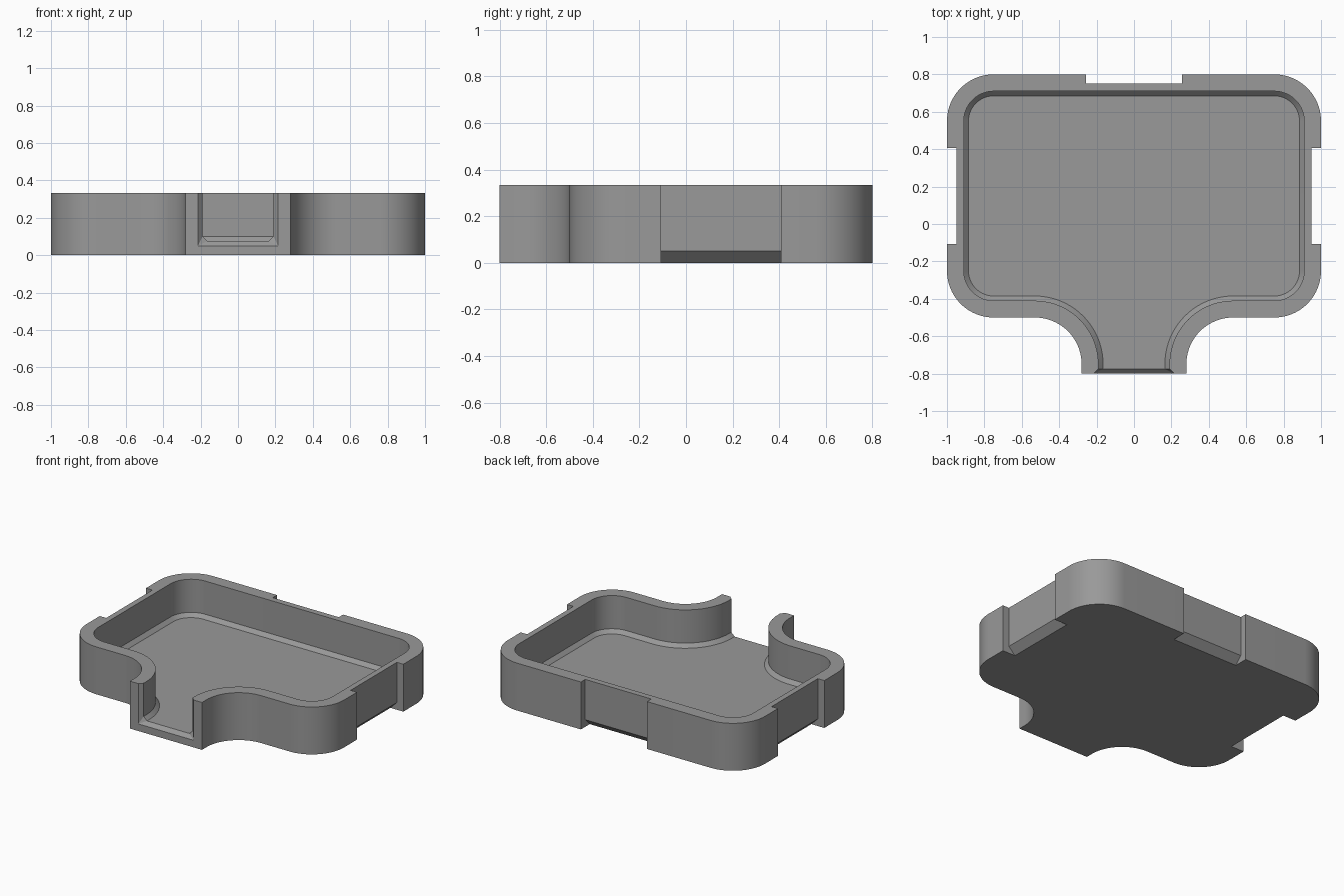
import bpy, bmesh, math

if "Cube" in bpy.data.objects:
    bpy.data.objects.remove(bpy.data.objects["Cube"])

HEIGHT = 0.333
FLOOR = 0.075
BEVEL = 0.025
WALL = 0.09
NOTCH_HALF = 0.257

grey = bpy.data.materials.new("plain grey")
grey.diffuse_color = (0.32, 0.32, 0.32, 1)
grey.use_nodes = True
grey.node_tree.nodes["Principled BSDF"].inputs["Base Color"].default_value = grey.diffuse_color


def loft(name, rings):
    """Closed solid skinned through rings with equal point counts."""
    bm = bmesh.new()
    loops = [[bm.verts.new(p) for p in ring] for ring in rings]
    n = len(loops[0])
    for a, b in zip(loops, loops[1:]):
        for i in range(n):
            j = (i + 1) % n
            bm.faces.new((a[i], a[j], b[j], b[i]))
    bm.faces.new(loops[0][::-1])
    bm.faces.new(loops[-1])
    bmesh.ops.remove_doubles(bm, verts=bm.verts, dist=1e-5)
    bmesh.ops.recalc_face_normals(bm, faces=bm.faces)
    mesh = bpy.data.meshes.new(name)
    bm.to_mesh(mesh)
    bm.free()
    mesh.materials.append(grey)
    ob = bpy.data.objects.new(name, mesh)
    bpy.context.collection.objects.link(ob)
    return ob


def arc(cx, cy, r, a0, a1, steps=20):
    angles = [math.radians(a0 + (a1 - a0) * i / steps) for i in range(steps + 1)]
    return [(cx + r * math.cos(a), cy + r * math.sin(a)) for a in angles]


def outline(inset, front, z):
    """Rounded tray with a flared neck, moved inward by inset."""
    half = [(0.28 - inset, front)]
    half += arc(0.53, -0.75, 0.25 + inset, 180, 90)
    half += arc(0.75, -0.25, 0.25 - inset, -90, 0)
    half += arc(0.75, 0.55, 0.25 - inset, 0, 90)
    return [(x, y, z) for x, y in half + [(-x, y) for x, y in reversed(half)]]


# Tray body
tray = loft("tray", [outline(0, -0.8, 0), outline(0, -0.8, HEIGHT)])

# Hollow with a bevelled floor edge, open through the neck
cutters = [loft("hollow_cutter", [outline(WALL + BEVEL, -0.9, FLOOR),
                                  outline(WALL, -0.9, FLOOR + BEVEL),
                                  outline(WALL, -0.9, 0.5)])]

# Chamfer around the mouth of the neck
w, c = 0.28 - WALL, BEVEL
inner = [(-w, 0.5), (-w, FLOOR + c), (-w + c, FLOOR),
         (w - c, FLOOR), (w, FLOOR + c), (w, 0.5)]
o, low = w + c, FLOOR - c
outer = [(-o, 0.5), (-o, low), (-o, low), (o, low), (o, low), (o, 0.5)]
cutters.append(loft("mouth_cutter", [[(x, y, z) for x, z in ring] for ring, y in
                                     ((inner, -0.8 + c), (outer, -0.8), (outer, -0.9))]))

# Grip notches on the sides and back, undercut at the base
profile = [(-0.05, 0.05), (-0.05, 0.5), (0.2, 0.5), (0.2, -0.05), (-0.15, -0.05)]
for side in (-1, 1):
    cutters.append(loft("side_notch_cutter", [
        [(side * (1 + d), 0.15 + s * NOTCH_HALF, z) for d, z in profile] for s in (-1, 1)]))
cutters.append(loft("back_notch_cutter", [
    [(s * NOTCH_HALF, 0.802 + d, z) for d, z in profile] for s in (-1, 1)]))

# Cut the body, then discard the cutters
bpy.context.view_layer.objects.active = tray
tray.select_set(True)
for cutter in cutters:
    cutter.hide_render = True
    mod = tray.modifiers.new("cut", 'BOOLEAN')
    mod.operation = 'DIFFERENCE'
    mod.solver = 'EXACT'
    mod.object = cutter
    bpy.ops.object.modifier_apply(modifier=mod.name)
    bpy.data.objects.remove(cutter)

bpy.ops.object.shade_smooth_by_angle(angle=math.radians(25))
